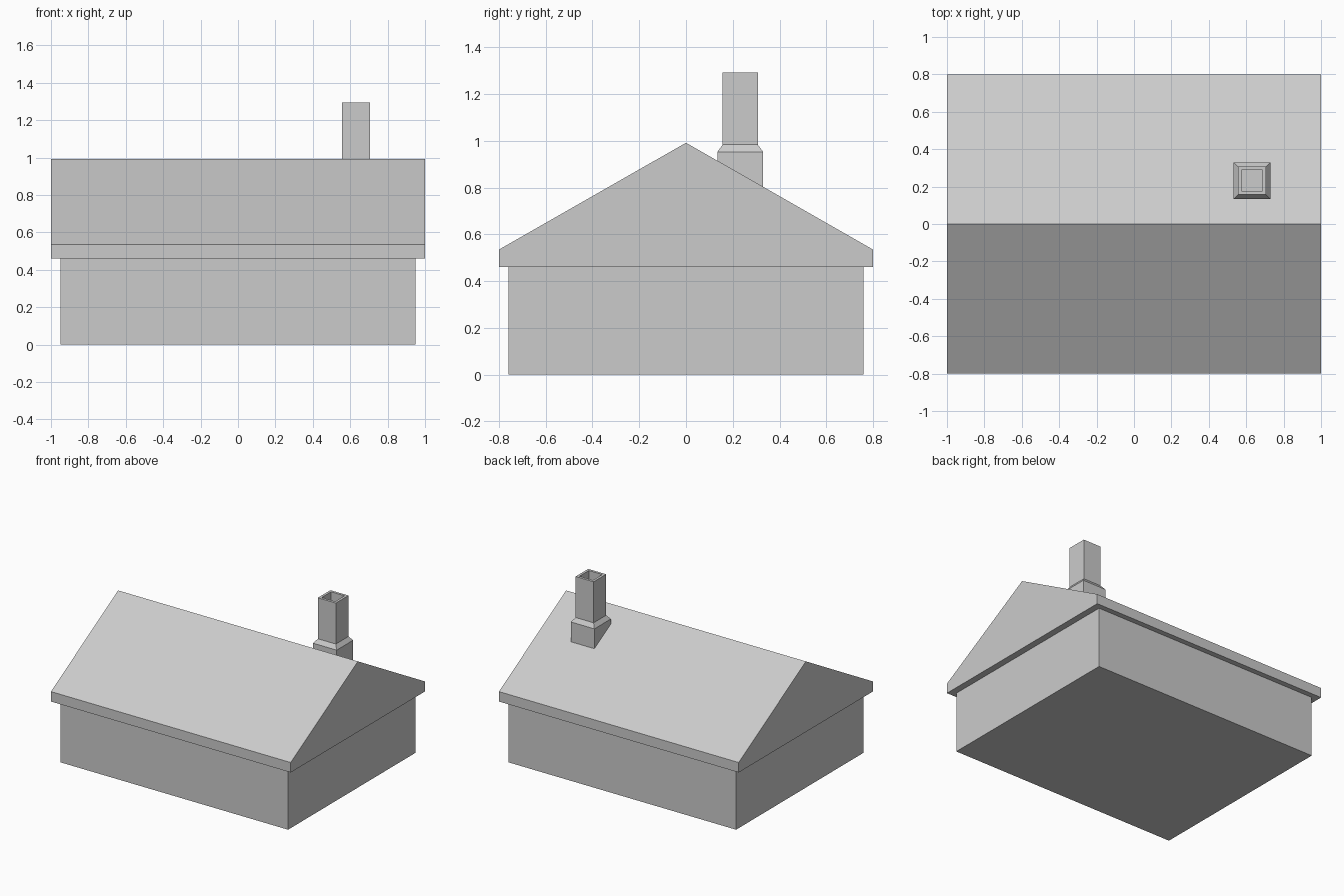
import bpy, bmesh

if "Cube" in bpy.data.objects:
    bpy.data.objects.remove(bpy.data.objects["Cube"])


def finish(name, bm):
    bmesh.ops.recalc_face_normals(bm, faces=bm.faces)
    mesh = bpy.data.meshes.new(name)
    bm.to_mesh(mesh)
    bm.free()
    obj = bpy.data.objects.new(name, mesh)
    bpy.context.collection.objects.link(obj)
    return obj


def square_loft(name, cx, cy, rings):
    """Skin a stack of rectangles given as (half x, half y, z), capped at both ends."""
    bm = bmesh.new()
    loops = [[bm.verts.new((cx + sx * hx, cy + sy * hy, z))
              for sx, sy in ((-1, -1), (1, -1), (1, 1), (-1, 1))]
             for hx, hy, z in rings]
    for a, b in zip(loops, loops[1:]):
        for i in range(4):
            j = (i + 1) % 4
            bm.faces.new((a[i], a[j], b[j], b[i]))
    bm.faces.new(loops[0])
    bm.faces.new(loops[-1])
    return finish(name, bm)


def extrude_profile(name, profile, half_length):
    """Extrude a (y, z) profile along x, centred on x = 0."""
    bm = bmesh.new()
    face = bm.faces.new([bm.verts.new((-half_length, y, z)) for y, z in profile])
    new = bmesh.ops.extrude_face_region(bm, geom=[face])["geom"]
    bmesh.ops.translate(bm, vec=(2 * half_length, 0, 0),
                        verts=[v for v in new if isinstance(v, bmesh.types.BMVert)])
    return finish(name, bm)


# Walls
square_loft("walls", 0, 0, [(0.95, 0.76, 0), (0.95, 0.76, 0.46)])

# Gabled roof with vertical eaves and a flat underside
extrude_profile("roof", [(-0.8, 0.46), (0.8, 0.46), (0.8, 0.535),
                         (0, 0.992), (-0.8, 0.535)], 1.0)

# Chimney: wide base, sloped shoulder, stack, rim and sunken flue
chimney = [(0.098, 0.78), (0.098, 0.953), (0.075, 0.984), (0.075, 1.293),
           (0.056, 1.293), (0.056, 1.14)]
square_loft("chimney", 0.631, 0.232, [(h, h, z) for h, z in chimney])
